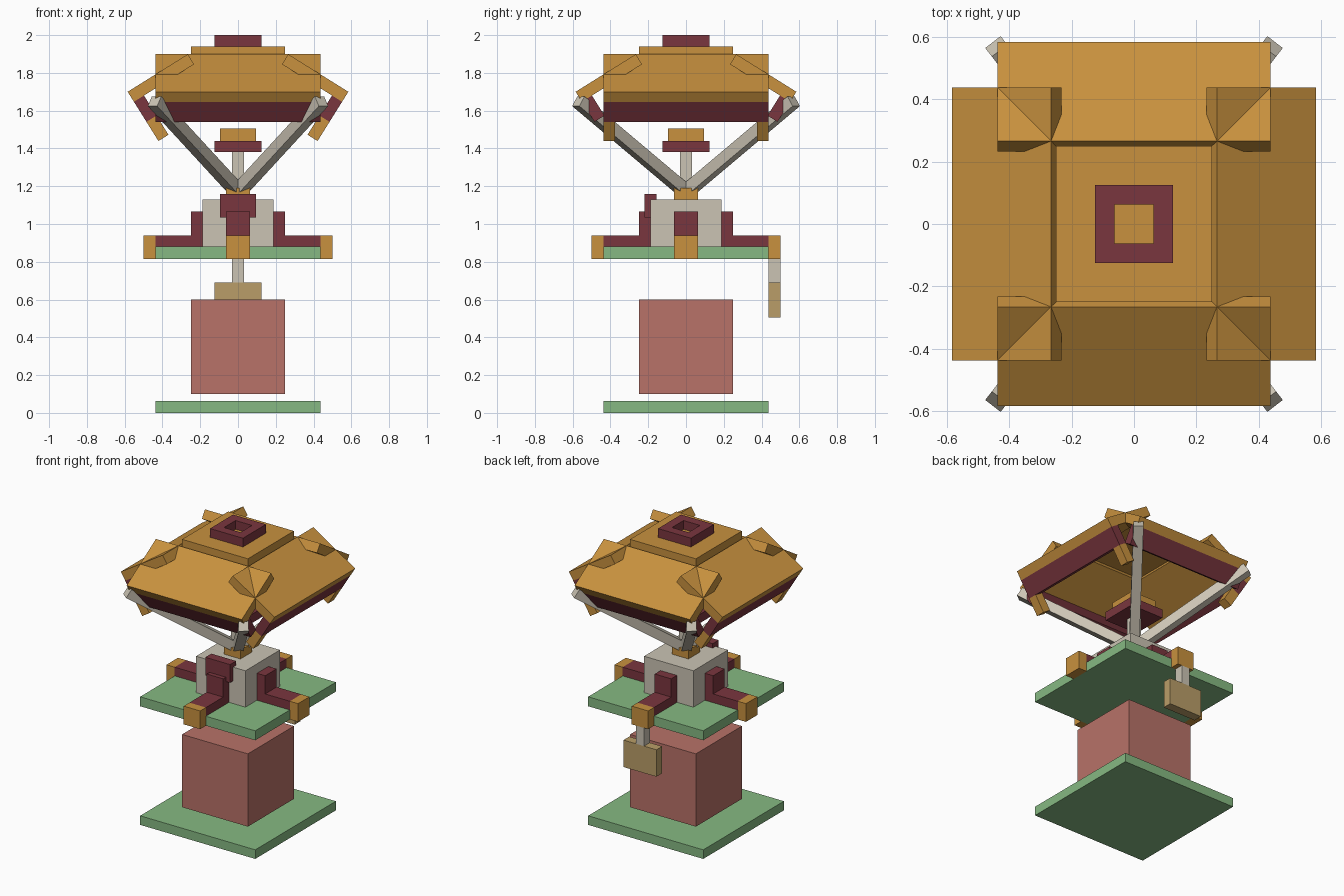
import bpy, bmesh, math
from mathutils import Matrix, Vector

cube = bpy.data.objects.get("Cube")
if cube:
    bpy.data.objects.remove(cube, do_unlink=True)


def material(name, *rgb):
    """Flat material from display colour values, stored as linear."""
    colour = [((c / 255 + 0.055) / 1.055) ** 2.4 for c in rgb] + [1]
    m = bpy.data.materials.new(name)
    m.use_nodes = True
    m.diffuse_color = colour
    m.node_tree.nodes["Principled BSDF"].inputs["Base Color"].default_value = colour
    return m


orange = material("orange", 200, 145, 62)
maroon = material("maroon", 122, 54, 62)
cream = material("cream", 203, 196, 180)
green = material("green", 134, 185, 130)
red = material("brick red", 184, 114, 104)
tan = material("tan", 186, 158, 104)


def box(name, mat, x, y, z, matrix=Matrix()):
    """Box spanning the (low, high) ranges x, y, z, then placed by matrix."""
    low, high = (Vector(v) for v in zip(x, y, z))
    bm = bmesh.new()
    bmesh.ops.create_cube(bm, size=1)
    bm.transform(matrix @ Matrix.Translation((low + high) / 2)
                 @ Matrix.Diagonal((*(high - low), 1)))
    mesh = bpy.data.meshes.new(name)
    bm.to_mesh(mesh)
    bm.free()
    mesh.materials.append(mat)
    obj = bpy.data.objects.new(name, mesh)
    bpy.context.collection.objects.link(obj)
    return obj


def column(name, mat, half, low, high):
    """Square block centred on the axis."""
    return box(name, mat, (-half, half), (-half, half), (low, high))


P = 0.0625  # basic plate thickness
W = 0.4375  # half width of plates and roof panels

# Stacked body
column("base_plate", green, W, 0, P)
column("pedestal_block", red, 0.25, 0.1, 0.6)
column("middle_plate", green, W, 0.815, 0.88)
column("core_block", cream, 0.1875, 0.88, 1.13)
column("neck", orange, P, 1.13, 1.19)
column("neck_top", orange, P / 2, 1.19, 1.225)
column("center_rod", cream, P / 2, 1.225, 1.38)
column("burner_base", maroon, 0.125, 1.38, 1.44)
column("burner_cap", orange, 0.094, 1.44, 1.505)
box("front_badge", maroon, (-0.094, 0.094), (-0.22, -0.155), (1.035, 1.16))

# Clasps on the four sides
for i, side in enumerate(("left", "back", "right", "front")):
    turn = Matrix.Rotation(i * math.pi / 2, 4, "Z")
    width = (-P, P)
    box(side + "_clasp_upright", maroon, (0.1875, 0.25), width, (0.88, 1.065), turn)
    box(side + "_clasp_arm", maroon, (0.25, W), width, (0.88, 0.94), turn)
    box(side + "_clasp_tip", orange, (W, 0.5), width, (0.815, 0.94), turn)

# Hanging pendant at the back
box("pendant_rod", cream, (-P / 2, P / 2), (W, 0.5), (0.69, 0.815))
box("pendant_weight", tan, (-0.125, 0.125), (W, 0.5), (0.505, 0.69))

# Sloping struts from the neck to the roof corners
for sx, xname in ((1, "left"), (-1, "right")):
    for sy, yname in ((-1, "front"), (1, "back")):
        start = Vector((0, 0, 1.17))
        span = Vector((sx * 0.442, sy * 0.57, 1.65)) - start
        place = Matrix.Translation(start) @ span.to_track_quat("X", "Z").to_matrix().to_4x4()
        box(f"{yname}_{xname}_strut", cream, (0, span.length),
            (-P / 2, P / 2), (-P / 2, P / 2), place)

# Roof panels with hanging fringes; local origin is the outer top edge
for i, side in enumerate(("left", "back", "right", "front")):
    place = (Matrix.Rotation(i * math.pi / 2, 4, "Z")
             @ Matrix.Translation((0.584, 0, 1.70))
             @ Matrix.Rotation(math.radians(32), 4, "Y"))
    box(side + "_roof_panel", orange, (-0.375, 0), (-W, W), (-P, 0), place)
    box(side + "_fringe", maroon, (-P, 0), (-W, W), (-P - 0.125, -P), place)
    if side in ("left", "right"):
        for label, y in (("a", (-W, P - W)), ("b", (W - P, W))):
            box(f"{side}_fringe_peg_{label}", orange, (-P, 0), y,
                (-0.3075, -P - 0.125), place)

# Roof top plate and square ring
column("roof_cap", orange, 0.25, 1.875, 1.94)
for i in range(4):
    box(f"top_ring_{i + 1}", maroon, (P, 2 * P), (-P, 2 * P), (1.94, 2.0),
        Matrix.Rotation(i * math.pi / 2, 4, "Z"))
